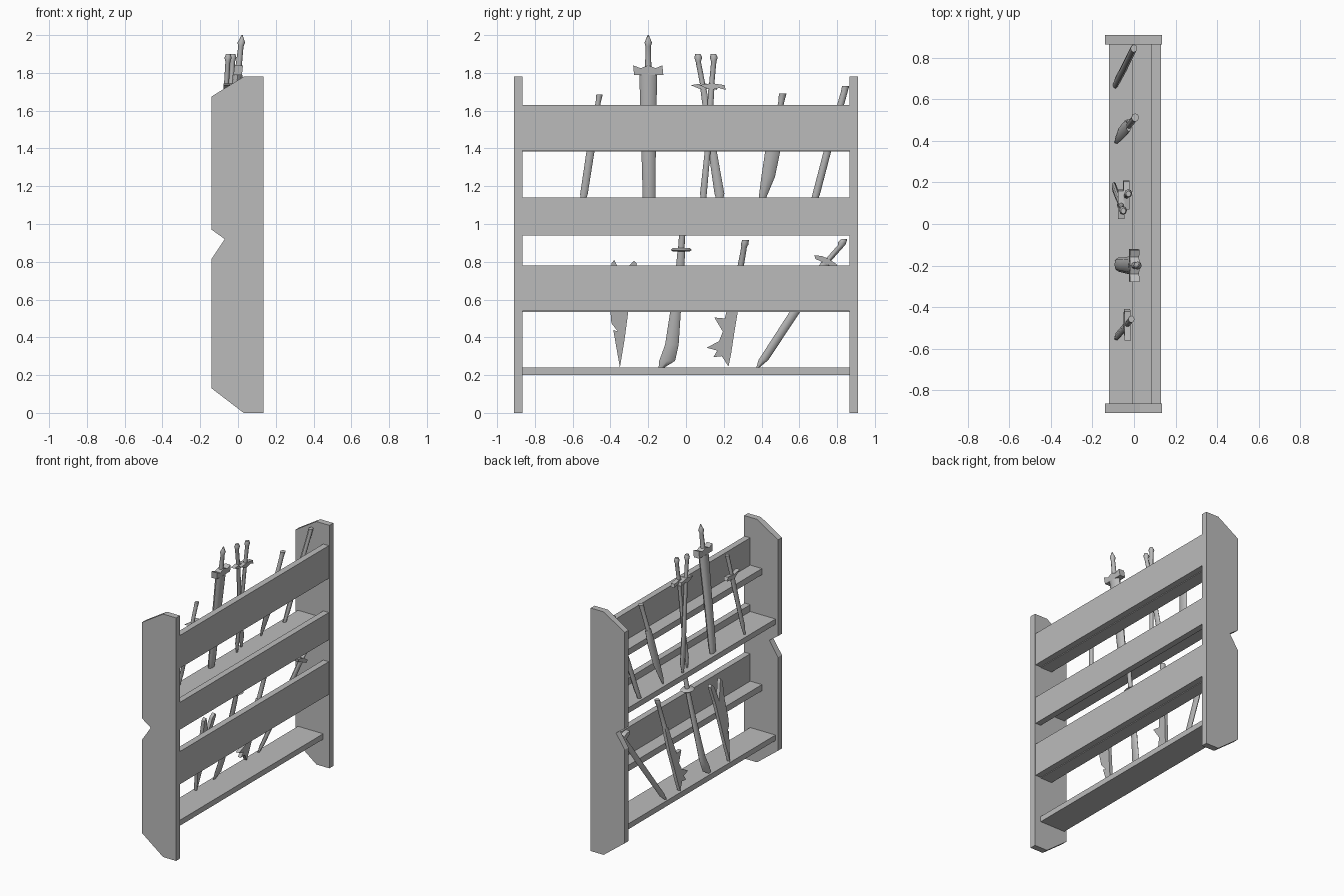
import bpy, bmesh, math
from mathutils import Vector

cube = bpy.data.objects.get("Cube")
if cube:
    bpy.data.objects.remove(cube)

grey = bpy.data.materials.new("plain_grey")
grey.use_nodes = True
COLOUR = (0.5, 0.5, 0.5, 1)
grey.diffuse_color = COLOUR
grey.node_tree.nodes["Principled BSDF"].inputs["Base Color"].default_value = COLOUR


def finish(name, bm, smooth=False):
    bmesh.ops.recalc_face_normals(bm, faces=bm.faces)
    mesh = bpy.data.meshes.new(name)
    bm.to_mesh(mesh)
    bm.free()
    mesh.materials.append(grey)
    obj = bpy.data.objects.new(name, mesh)
    bpy.context.collection.objects.link(obj)
    if smooth:
        bpy.ops.object.select_all(action='DESELECT')
        obj.select_set(True)
        bpy.context.view_layer.objects.active = obj
        bpy.ops.object.shade_smooth_by_angle(angle=math.radians(50))
    return obj


def prism(name, points, offset):
    """Extrude a flat outline along an offset."""
    bm = bmesh.new()
    face = bm.faces.new([bm.verts.new(p) for p in points])
    out = bmesh.ops.extrude_face_region(bm, geom=[face])
    moved = [v for v in out["geom"] if isinstance(v, bmesh.types.BMVert)]
    bmesh.ops.translate(bm, verts=moved, vec=Vector(offset))
    return finish(name, bm)


def board(name, x0, x1, z0, z1, half=0.865):
    outline = [(x0, -half, z0), (x1, -half, z0), (x1, -half, z1), (x0, -half, z1)]
    prism(name, outline, (0, 2 * half, 0))


class Weapon:
    """Leaning weapon: parts are drawn in y and z, and x follows the lean."""

    def __init__(self, name, base_x, base_z, slope):
        self.name, self.bx, self.bz, self.slope = name, base_x, base_z, slope

    def x(self, z):
        return self.bx + self.slope * (z - self.bz)

    def tube(self, part, rings, sides=8):
        """Rings of (y, z, half width, half thickness), joined by quads."""
        bm = bmesh.new()
        loops = []
        for y, z, w, t in rings:
            angles = [2 * math.pi * i / sides for i in range(sides)]
            loops.append([bm.verts.new((self.x(z) + t * math.sin(a), y + w * math.cos(a), z))
                          for a in angles])
        for low, high in zip(loops, loops[1:]):
            for i in range(sides):
                j = (i + 1) % sides
                bm.faces.new((low[i], low[j], high[j], high[i]))
        bm.faces.new(loops[0])
        bm.faces.new(loops[-1])
        finish(f"{self.name}_{part}", bm, True)

    def plate(self, part, outline, thick):
        pts = [(self.x(z) - thick / 2, y, z) for y, z in outline]
        prism(f"{self.name}_{part}", pts, (thick, 0, 0))


# Rack ends
profile = [(.03, 0), (.135, 0), (.135, 1.78), (.03, 1.78), (-.14, 1.675),
           (-.14, .97), (-.07, .92), (-.14, .815), (-.14, .13)]
for side, y in (("right", -.91), ("left", .865)):
    prism(f"end_panel_{side}", [(x, y, z) for x, z in profile], (0, .045, 0))

# Boards, resting ledges and shelves
board("top_board", .085, .13, 1.39, 1.63)
board("middle_board", .085, .13, .94, 1.14)
board("lower_board", .085, .13, .54, .78)
for name, z in (("top_ledge", 1.385), ("lower_ledge", .535)):
    board(name, -.01, .085, z, z + .045)
for name, z in (("upper_shelf", 1.05), ("bottom_shelf", .20)):
    board(name, -.12, .085, z, z + .04)

# Short sword
w = Weapon("short_sword", -.09, 1.09, .13)
w.tube("blade", [(-.55, 1.09, .008, .005), (-.54, 1.16, .02, .01), (-.485, 1.52, .022, .012)])
w.tube("handle", [(-.485, 1.52, .013, .013), (-.464, 1.65, .014, .014), (-.458, 1.685, .017, .015)])
w.plate("guard", [(-.56, 1.55), (-.49, 1.51), (-.41, 1.52), (-.42, 1.545), (-.49, 1.54)], .03)

# Great sword with spiked pommel
w = Weapon("great_sword", -.08, 1.09, .112)
w.tube("blade", [(-.195, 1.09, .03, .014), (-.195, 1.14, .034, .02), (-.198, 1.39, .038, .022),
                 (-.2, 1.79, .047, .026)])
w.plate("guard", [(-.28, 1.84), (-.275, 1.79), (-.12, 1.79), (-.125, 1.84),
                  (-.16, 1.825), (-.2, 1.84), (-.24, 1.825)], .045)
w.tube("handle", [(-.2, 1.82, .017, .017), (-.2, 1.94, .014, .014), (-.2, 1.96, .02, .02),
                  (-.2, 2.0, .003, .003)])

# Crossed pair of swords
for name, base_x, slope, y_tip, y_mid, y_guard, y_top, width in (
        ("crossed_sword_front", -.1, .06, .18, .14, .09, .065, .026),
        ("crossed_sword_back", -.075, .06, .095, .115, .135, .147, .018)):
    w = Weapon(name, base_x, 1.09, slope)
    w.tube("blade", [(y_tip, 1.09, .008, .006), (y_tip - .003, 1.16, width, .011),
                     (y_mid, 1.39, width * .85, .012), (y_guard, 1.73, .016, .011)])
    w.tube("handle", [(y_guard, 1.73, .014, .013), (y_top, 1.86, .014, .013),
                      (y_top, 1.88, .021, .019), (y_top - .002, 1.9, .014, .012)])
    w.plate("guard", [(y_guard - .065, 1.735), (y_guard - .03, 1.72), (y_guard, 1.71),
                      (y_guard + .04, 1.72), (y_guard + .075, 1.71), (y_guard + .07, 1.735),
                      (y_guard, 1.745)], .03)

# Curved knife
w = Weapon("curved_knife", -.09, 1.09, .16)
w.tube("blade", [(.395, 1.09, .006, .004), (.405, 1.14, .02, .01), (.435, 1.25, .036, .014),
                 (.46, 1.39, .04, .015), (.475, 1.5, .03, .014)])
w.tube("handle", [(.475, 1.5, .016, .015), (.505, 1.65, .016, .015), (.512, 1.69, .02, .018)])

# Plain staff
w = Weapon("staff", -.09, 1.09, .14)
w.tube("shaft", [(.668, 1.09, .016, .012), (.69, 1.16, .02, .015), (.75, 1.39, .02, .016),
                 (.838, 1.7, .018, .016), (.845, 1.73, .019, .016)])

# Forked broken blade
w = Weapon("forked_blade", -.1, .24, .17)
w.plate("blade", [(-.35, .24), (-.325, .39), (-.305, .54), (-.285, .68), (-.26, .79), (-.275, .805),
                  (-.3, .78), (-.33, .67), (-.365, .78), (-.38, .81), (-.395, .79), (-.39, .66),
                  (-.4, .54), (-.395, .475), (-.36, .43), (-.385, .44)], .025)

# Broad machete with disc guard
w = Weapon("machete", -.1, .24, .17)
w.tube("blade", [(-.13, .24, .015, .004), (-.1, .275, .042, .01), (-.075, .36, .036, .013),
                 (-.055, .54, .028, .014), (-.03, .78, .022, .014), (-.025, .86, .02, .014)])
w.tube("guard", [(-.025, .855, .045, .035), (-.025, .862, .055, .045), (-.025, .872, .045, .035)], 12)
w.tube("handle", [(-.025, .87, .017, .015), (-.015, 1.02, .016, .015)])

# Barbed blade
w = Weapon("barbed_blade", -.1, .24, .17)
w.plate("blade", [(.225, .245), (.24, .32), (.255, .42), (.275, .54), (.29, .7), (.255, .7),
                  (.215, .54), (.205, .5), (.15, .505), (.195, .43), (.175, .38), (.11, .345),
                  (.165, .33), (.145, .295), (.19, .3)], .025)
w.tube("handle", [(.272, .68, .018, .016), (.308, .88, .015, .015), (.31, .89, .02, .019),
                  (.315, .915, .018, .017)])

# Slanted long sword
w = Weapon("slanted_sword", -.1, .24, .16)
w.tube("blade", [(.38, .24, .008, .006), (.41, .28, .026, .011), (.58, .54, .028, .014),
                 (.745, .8, .028, .014)])
w.plate("guard", [(.68, .835), (.685, .815), (.74, .79), (.79, .765), (.8, .785), (.755, .815),
                  (.72, .83)], .035)
w.tube("handle", [(.745, .8, .019, .014), (.825, .89, .019, .014), (.828, .905, .022, .017),
                  (.838, .92, .015, .012)])
